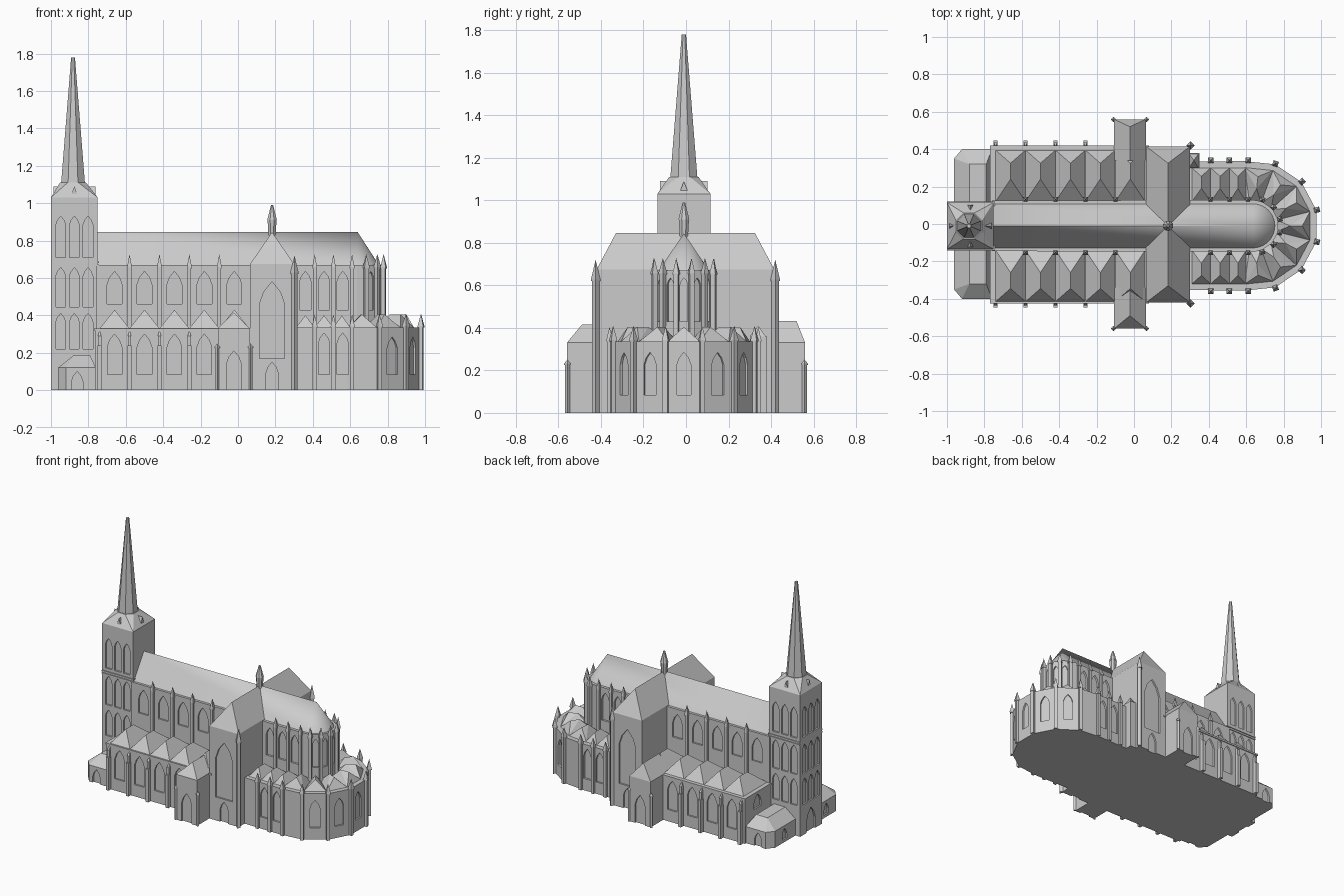
import bpy, bmesh
from math import sin, cos, radians, pi
from mathutils import Vector

if "Cube" in bpy.data.objects:
    bpy.data.objects.remove(bpy.data.objects["Cube"])

C = -0.01          # y of the long axis
AX = 0.635         # x centre of the rounded east end
ANG = [-98, -70, -42, -14, 14, 42, 70, 98]


def make(name, hulls):
    """One object from several convex solids, each given by its corner points."""
    mesh = bpy.data.meshes.new(name)
    total = bmesh.new()
    for pts in hulls:
        bm = bmesh.new()
        vs = [bm.verts.new(p) for p in pts]
        res = bmesh.ops.convex_hull(bm, input=vs)
        junk = {e for e in res["geom_interior"] + res["geom_unused"] if isinstance(e, bmesh.types.BMVert)}
        bmesh.ops.delete(bm, geom=list(junk), context='VERTS')
        bmesh.ops.dissolve_limit(bm, angle_limit=0.01, verts=bm.verts[:], edges=bm.edges[:])
        bmesh.ops.recalc_face_normals(bm, faces=bm.faces[:])
        tmp = bpy.data.meshes.new("tmp")
        bm.to_mesh(tmp)
        total.from_mesh(tmp)
        bpy.data.meshes.remove(tmp)
        bm.free()
    total.to_mesh(mesh)
    total.free()
    ob = bpy.data.objects.new(name, mesh)
    bpy.context.collection.objects.link(ob)
    return ob


def rect(x0, x1, y0, y1, z):
    return [(x, y, z) for x in (x0, x1) for y in (y0, y1)]


def box(x0, x1, y0, y1, z0, z1):
    return rect(x0, x1, y0, y1, z0) + rect(x0, x1, y0, y1, z1)


def prism(foot, z0, z1):
    return [(x, y, z) for x, y in foot for z in (z0, z1)]


def polar(r, deg, cx=AX):
    return cx + r * cos(radians(deg)), C + r * sin(radians(deg))


def square(x, y, r, z, deg):
    return [(*[a + b for a, b in zip((x, y), (r * 1.414 * cos(radians(deg + k)),
            r * 1.414 * sin(radians(deg + k))))], z) for k in (45, 135, 225, 315)]


def pinnacle(x, y, z0, z1, z2, r=0.011, deg=0):
    """Square shaft with a slightly wider pointed cap."""
    return [square(x, y, r, z0, deg) + square(x, y, r, z1, deg),
            square(x, y, r * 1.3, z1, deg) + square(x, y, r * 1.3, z1 + 0.008, deg) + [(x, y, z2)]]


def window(x, y, deg, w, z0, z1):
    """Pointed-arch block facing deg, used to cut a shallow recess."""
    h, rise = w / 2, min(w * 0.9, (z1 - z0) * 0.6)
    prof = [(-h, z0), (h, z0), (h, z1 - rise), (-h, z1 - rise),
            (h * 0.65, z1 - rise * 0.45), (-h * 0.65, z1 - rise * 0.45), (0, z1)]
    n = Vector((cos(radians(deg)), sin(radians(deg))))
    t = Vector((-n.y, n.x))
    return [(x + t.x * u + n.x * d, y + t.y * u + n.y * d, z) for u, z in prof for d in (-0.012, 0.03)]


def cut(ob, wins):
    cutter = make(ob.name + "_window_cutter", wins)
    cutter.hide_render = True
    cutter.display_type = 'WIRE'
    mod = ob.modifiers.new("windows", 'BOOLEAN')
    mod.operation, mod.object, mod.solver = 'DIFFERENCE', cutter, 'EXACT'


def facet(r, i):
    """Mid point and direction of facet i of the rounded end."""
    d = (ANG[i] + ANG[i + 1]) / 2
    return (*polar(r * cos(radians(14)), d), d)


# Tower
TX = -0.875
tower = make("tower", [box(-1, -0.75, C - 0.125, C + 0.125, 0, 1.03)])
wins = []
for z0, z1 in ((0.22, 0.41), (0.445, 0.655), (0.71, 0.93)):
    for u in (-0.073, 0, 0.073):
        wins += [window(TX + u, C - 0.125, -90, 0.052, z0, z1),
                 window(TX + u, C + 0.125, 90, 0.052, z0, z1),
                 window(-1, C + u, 180, 0.052, z0, z1)]
wins.append(window(-1, C, 180, 0.1, -0.01, 0.17))
cut(tower, wins)
make("tower_bands", [box(-1.0, -0.744, C - 0.131, C + 0.131, z, z + 0.009) for z in (0.663, 0.68)])


def octagon(r, z, cx=-0.882):
    return [(*polar(r, 22.5 + 45 * k, cx), z) for k in range(8)]


make("tower_roof", [square(TX, C, 0.125, 1.03, 0) + octagon(0.075, 1.11)])
make("spire", [octagon(0.069, 1.105) + octagon(0.011, 1.78)])
dormers = []
for k in range(4):
    n = Vector((cos(k * pi / 2), sin(k * pi / 2)))
    t = Vector((-n.y, n.x))
    dormers.append([(TX + n.x * d + t.x * u, C + n.y * d + t.y * u, z)
                    for d in (0.05, 0.112) for u, z in ((-0.019, 1.04), (0.019, 1.04), (0, 1.09))])
make("spire_dormers", dormers)

# Low west chapels beside the tower
chapel = [(-0.76, -0.4), (-0.92, -0.4), (-0.962, -0.35), (-0.962, 0.35), (-0.92, 0.4), (-0.76, 0.4)]
west = make("west_chapels", [prism(chapel, 0, 0.12)])
cut(west, [window(-0.962, s * 0.24, 180, 0.05, 0.02, 0.1) for s in (-1, 1)]
    + [window(-0.86, s * 0.4, s * 90, 0.06, -0.01, 0.1) for s in (-1, 1)])
make("west_chapel_roof", [[(x, y, 0.12) for x, y in chapel]
     + [(x, y, 0.185) for x in (-0.88, -0.79) for y in (-0.32, 0.32)]])

# Nave and choir upper walls with rounded east end
NW = 0.135
foot = [(-0.76, C - NW), (-0.76, C + NW)] + [polar(0.139, a) for a in (-90, -70, -42, -14, 14, 42, 70, 90)]
nave = make("nave", [prism(foot, 0, 0.67)])
wins = []
for s in (-1, 1):
    y = C + s * (NW + 0.001)
    wins += [window(-0.66 + 0.16 * i, y, s * 90, 0.08, 0.46, 0.635) for i in range(5)]
    wins += [window(x, y, s * 90, 0.06, 0.43, 0.635) for x in (0.36, 0.46, 0.56)]
wins += [window(*facet(0.139, i), 0.035, 0.43, 0.635) for i in range(1, 6)]
cut(nave, wins)
roof = make("nave_roof", [[(-0.76, C - 0.118, 0.67), (-0.76, C + 0.118, 0.67), (-0.76, C, 0.845), (0.64, C, 0.845)]
            + [(*polar(0.118, a), 0.67) for a in range(-90, 91, 9)]])
bpy.context.view_layer.objects.active = roof
roof.select_set(True)
bpy.ops.object.shade_smooth_by_angle(angle=radians(30))

# Side aisles with one small hipped roof per bay
aisle = make("aisles", [box(-0.765, 0.1, -0.42, 0.415, 0, 0.33)])
cut(aisle, [window(-0.66 + 0.16 * i, y, d, 0.078, 0.085, 0.3)
            for i in range(4) for y, d in ((-0.42, -90), (0.415, 90))]
    + [window(-0.765, s * 0.27, 180, 0.08, 0.21, 0.31) for s in (-1, 1)])
make("aisle_cornice", [box(-0.77, 0.08, -0.426, 0.421, 0.318, 0.331)])


def bay_roof(x0, x1, s, ya, yb, ra, rb, z0, z1):
    m = (x0 + x1) / 2
    return rect(x0, x1, C + s * ya, C + s * yb, z0) + [(m, C + s * ra, z1), (m, C + s * rb, z1)]


make("aisle_roofs", [bay_roof(-0.74 + 0.16 * i, -0.58 + 0.16 * i, s, 0.13, 0.405, 0.25, 0.335, 0.33, 0.43)
                     for i in range(5) for s in (-1, 1)])
make("aisle_buttresses", [p for x in (-0.74, -0.58, -0.42, -0.26) for s in (-1, 1) for p in
     (box(x - 0.011, x + 0.011, s * 0.4, s * 0.447, 0, 0.24),
      box(x - 0.009, x + 0.009, s * 0.4, s * 0.436, 0.24, 0.29) + [(x, s * 0.41, 0.325)])])

# Side porches
porch = make("porches", [box(-0.107, 0.063, -0.56, 0.56, 0, 0.33)])
cut(porch, [window(-0.022, s * 0.56, s * 90, 0.08, -0.01, 0.21) for s in (-1, 1)])
make("porch_roofs", [rect(-0.107, 0.063, s * 0.34, s * 0.56, 0.33) + [(-0.022, s * 0.34, z), (-0.022, s * e, z)]
                     for s, e, z in ((-1, 0.49, 0.415), (1, 0.52, 0.432))])
make("porch_buttresses", [p for x in (-0.11, 0.067) for s in (-1, 1)
                          for p in pinnacle(x, s * 0.558, 0, 0.225, 0.25, 0.008, 45)])

# Transept with hipped roof and crossing turret
transept = make("transept", [box(0.065, 0.3, -0.42, 0.415, 0, 0.675)])
wins = []
for y, d in ((-0.42, -90), (0.415, 90)):
    wins += [window(0.182, y, d, 0.135, 0.17, 0.58), window(0.182, y, d, 0.065, -0.01, 0.15)]
cut(transept, wins)
make("transept_roof", [rect(0.065, 0.3, -0.42, 0.415, 0.675) + [(0.182, -0.33, 0.845), (0.182, 0.325, 0.845)]])
make("transept_pinnacles", [p for y in (-0.425, 0.42) for p in pinnacle(0.302, y, 0, 0.62, 0.72, 0.012, 45)])
make("crossing_turret", [octagon(0.019, 0.8, 0.182) + octagon(0.026, 0.91, 0.182),
                         octagon(0.028, 0.91, 0.182) + octagon(0.006, 0.99, 0.182)])

# Choir aisle and ambulatory
R = 0.35
foot = [(0.28, C - 0.342), (0.28, C + 0.342)] + [polar(R, a) for a in ANG]
choir = make("choir_aisle", [prism(foot, 0, 0.335)])
wins = [window(x, C + s * 0.3435, s * 90, 0.06, 0.085, 0.305) for x in (0.46, 0.56) for s in (-1, 1)]
wins += [window(*facet(R, i), 0.065, 0.085, 0.285) for i in range(1, 6)]
cut(choir, wins)
roofs = [bay_roof(a, b, s, 0.13, 0.31, 0.2, 0.265, 0.335, 0.4)
         for a, b in ((0.31, 0.41), (0.41, 0.51), (0.51, 0.6)) for s in (-1, 1)]
for i in range(7):
    a, b = ANG[i], ANG[i + 1]
    roofs.append([(*polar(r, d), 0.335) for r in (0.13, 0.315) for d in (a, b)]
                 + [(*polar(r, (a + b) / 2), 0.405) for r in (0.2, 0.265)])
make("choir_roofs", roofs)
make("stair_block", [box(0.29, 0.35, 0.3, 0.38, 0, 0.36), rect(0.295, 0.345, 0.3, 0.375, 0.36) + [(0.32, 0.34, 0.41)]])
butts = []
for s in (-1, 1):
    for x in (0.41, 0.51, 0.61):
        butts += pinnacle(x, C + s * 0.35, 0, 0.335, 0.405)
for a in ANG[1:-1]:
    butts += pinnacle(*polar(0.354, a), 0, 0.335, 0.41, 0.0115, a)
make("choir_buttresses", butts)

# Pinnacles along the upper walls
pins = []
for s in (-1, 1):
    for x in (-0.58, -0.42, -0.26, -0.1, 0.41, 0.51, 0.61):
        pins += pinnacle(x, C + s * 0.142, 0.32, 0.65, 0.728, 0.01)
for a in ANG[1:-1]:
    pins += pinnacle(*polar(0.148, a), 0.32, 0.65, 0.728, 0.011, a)
make("upper_pinnacles", pins)
